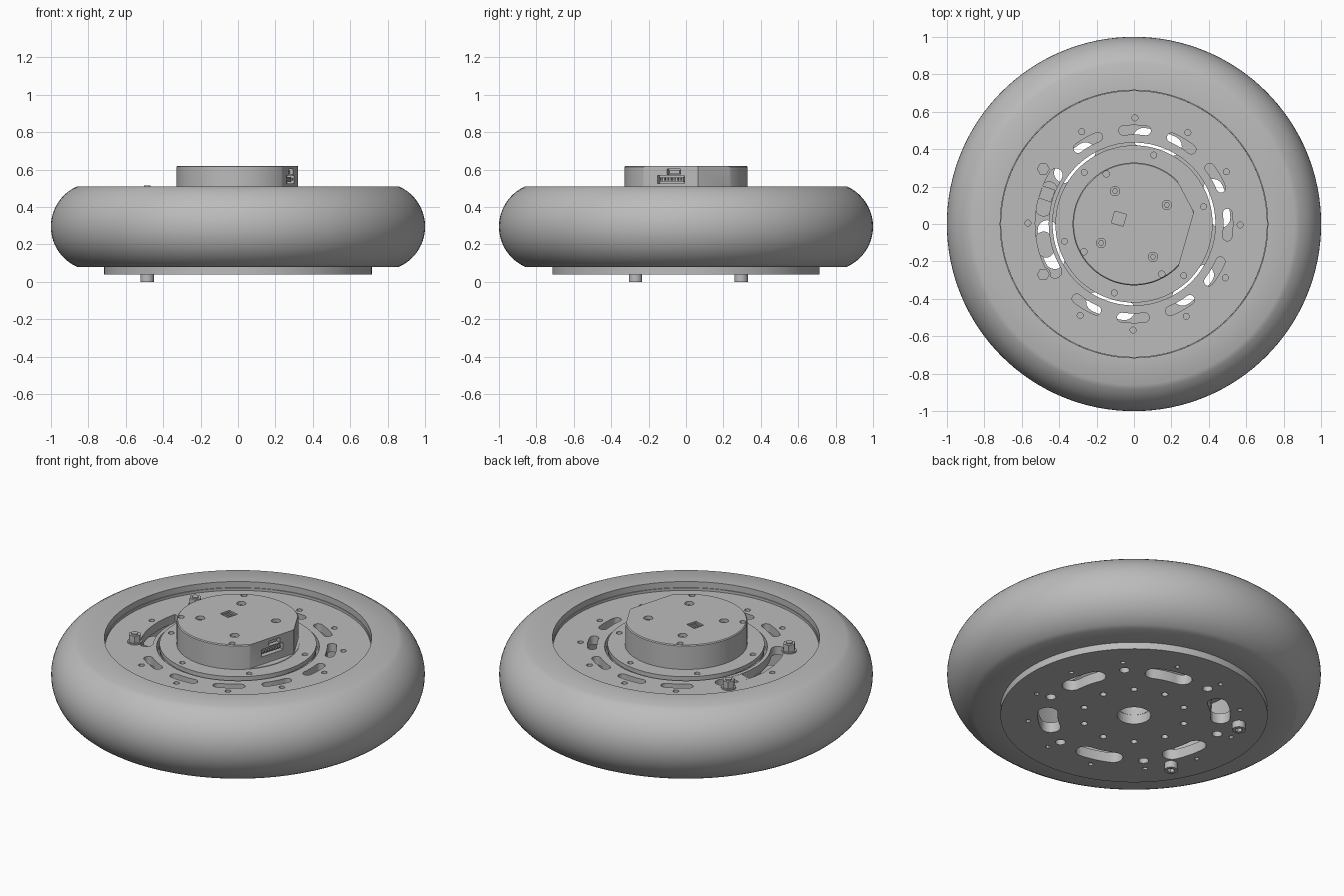
import bpy, bmesh, math
from math import cos, sin, radians, pi
from mathutils import Matrix

if "Cube" in bpy.data.objects:
    bpy.data.objects.remove(bpy.data.objects["Cube"], do_unlink=True)

grey = bpy.data.materials.new("plain grey")
grey.use_nodes = True
grey.diffuse_color = (0.5, 0.5, 0.5, 1)
grey.node_tree.nodes["Principled BSDF"].inputs["Base Color"].default_value = (0.5, 0.5, 0.5, 1)


def polar(r, deg):
    return r * cos(radians(deg)), r * sin(radians(deg))


# ---- shape helpers: each adds to a bmesh ----
def lathe(bm, profile, steps=128, closed=True):
    vs = [bm.verts.new((r, 0, z)) for r, z in profile]
    pairs = list(zip(vs, vs[1:])) + ([(vs[-1], vs[0])] if closed else [])
    edges = [bm.edges.new(p) for p in pairs]
    bmesh.ops.spin(bm, geom=vs + edges, cent=(0, 0, 0), axis=(0, 0, 1),
                   angle=2 * pi, steps=steps, use_merge=False)
    bmesh.ops.remove_doubles(bm, verts=bm.verts, dist=1e-5)


def prism(bm, outline, z0, z1):
    low = [bm.verts.new((x, y, z0)) for x, y in outline]
    high = [bm.verts.new((x, y, z1)) for x, y in outline]
    bm.faces.new(low[::-1])
    bm.faces.new(high)
    n = len(outline)
    for i in range(n):
        j = (i + 1) % n
        bm.faces.new((low[i], low[j], high[j], high[i]))


def rod(bm, x, y, r, z0, z1, sides=20):
    prism(bm, [(x + r * cos(2 * pi * i / sides), y + r * sin(2 * pi * i / sides))
               for i in range(sides)], z0, z1)


def box(bm, dist, across, z, size, deg):
    # box placed along a direction: distance out, offset across, height
    m = (Matrix.Rotation(radians(deg), 4, 'Z') @ Matrix.Translation((dist, across, z))
         @ Matrix.Diagonal((*size, 1)))
    bmesh.ops.create_cube(bm, size=1, matrix=m)


def arc_slot(bm, r, half, start, end, z0, z1):
    # curved slot with round ends, start and end angles at the cap centres
    pts = [polar(r + half, start + (end - start) * i / 12) for i in range(13)]
    cx, cy = polar(r, end)
    for i in range(1, 8):
        a = radians(end) + pi * i / 8
        pts.append((cx + half * cos(a), cy + half * sin(a)))
    pts += [polar(r - half, end + (start - end) * i / 12) for i in range(13)]
    cx, cy = polar(r, start)
    for i in range(1, 8):
        a = radians(start) + pi + pi * i / 8
        pts.append((cx + half * cos(a), cy + half * sin(a)))
    prism(bm, pts, z0, z1)


def finish(bm, name, cutter=None, angle=30):
    bmesh.ops.recalc_face_normals(bm, faces=bm.faces)
    mesh = bpy.data.meshes.new(name)
    bm.to_mesh(mesh)
    bm.free()
    ob = bpy.data.objects.new(name, mesh)
    bpy.context.scene.collection.objects.link(ob)
    mesh.materials.append(grey)
    if cutter:
        mod = ob.modifiers.new("cut", 'BOOLEAN')
        mod.operation, mod.solver, mod.object = 'DIFFERENCE', 'EXACT', cutter
        dg = bpy.context.evaluated_depsgraph_get()
        result = bpy.data.meshes.new_from_object(ob.evaluated_get(dg))
        ob.modifiers.clear()
        ob.data = result
        bpy.data.objects.remove(cutter, do_unlink=True)
    bpy.ops.object.select_all(action='DESELECT')
    ob.select_set(True)
    bpy.context.view_layer.objects.active = ob
    bpy.ops.object.shade_smooth_by_angle(angle=radians(angle))
    return ob


# ---- tyre: flat shoulders and a round tread ----
bm = bmesh.new()
swing = math.atan2(0.215, 0.095)
tread = [(0.765 + 0.235 * cos(swing * i / 10), 0.295 + 0.235 * sin(swing * i / 10))
         for i in range(-10, 11)]
lathe(bm, [(0.715, 0.08)] + tread + [(0.715, 0.51)])
finish(bm, "tyre")

# ---- rim tube behind the tyre ----
bm = bmesh.new()
lathe(bm, [(0.66, 0.06), (0.7145, 0.06), (0.7145, 0.475), (0.71, 0.475), (0.71, 0.455), (0.66, 0.455)])
finish(bm, "rim_tube")

# ---- bottom plate with curved slots and bolt holes ----
bm = bmesh.new()
for k in range(6):
    mid = 14 + 60 * k
    arc_slot(bm, 0.463, 0.053, mid - 10, mid + 10, 0, 0.2)
    rod(bm, *polar(0.487, mid + 30), 0.027, 0, 0.2)
for k in range(12):
    rod(bm, *polar(0.57, 30 * k + 14), 0.013, 0, 0.07, 12)
for k in range(10):
    rod(bm, *polar(0.28, 36 * k + 14), 0.018, 0, 0.075, 16)
rod(bm, 0, 0, 0.09, 0, 0.2, 40)
cuts = finish(bm, "plate_cutter")
bm = bmesh.new()
lathe(bm, [(0, 0.04), (0.715, 0.04), (0.715, 0.1), (0, 0.1)], closed=False)
finish(bm, "bottom_plate", cuts)

# ---- top cover ring with slots and bolt holes ----
bm = bmesh.new()
for k in range(12):
    if k not in (5, 6, 7):
        arc_slot(bm, 0.503, 0.025, 30 * k - 7.5, 30 * k + 6.5, 0.3, 0.6)
    if k not in (5, 7):
        rod(bm, *polar(0.567, 30 * k - 0.5), 0.016, 0.435, 0.6, 16)
arc_slot(bm, 0.492, 0.036, 148, 211, 0.3, 0.6)
cuts = finish(bm, "cover_cutter")
bm = bmesh.new()
lathe(bm, [(0.435, 0.41), (0.71, 0.41), (0.71, 0.46), (0.435, 0.46)])
finish(bm, "top_cover", cuts)

# ---- sensor board under the long slot, with a cable plug ----
bm = bmesh.new()
arc_slot(bm, 0.49, 0.045, 158, 170, 0.38, 0.405)
arc_slot(bm, 0.49, 0.045, 190, 196, 0.38, 0.405)
finish(bm, "sensor_board")
bm = bmesh.new()
box(bm, 0.492, 0, 0.43, (0.07, 0.07, 0.06), 161)
finish(bm, "cable_plug")

# ---- motor body: broad flange under a cap with two flats ----
bm = bmesh.new()
box(bm, 0.391, 0, 0.6, (0.2, 0.5, 0.24), -16)
cap_flat = finish(bm, "flat_cutter")
bm = bmesh.new()
lathe(bm, [(0, 0.47), (0.328, 0.47), (0.328, 0.615), (0.323, 0.62), (0, 0.62)], closed=False)
cap = finish(bm, "motor_cap", cap_flat)
bm = bmesh.new()
box(bm, 0.413, 0, 0.6, (0.2, 0.5, 0.24), 28)
for k in range(4):
    rod(bm, *polar(0.203, 30 + 90 * k), 0.025, 0.59, 0.7)
    rod(bm, *polar(0.306, 29 + 90 * k), 0.017, 0.6, 0.7, 16) if k else None
box(bm, -0.085, 0.005, 0.64, (0.065, 0.065, 0.06), -16)
box(bm, 0.29, 0, 0.546, (0.08, 0.15, 0.042), -16)
box(bm, 0.29, 0.015, 0.588, (0.08, 0.075, 0.028), -16)
cuts = finish(bm, "cap_cutter")
bm = bmesh.new()
bm.from_mesh(cap.data)
bpy.data.objects.remove(cap, do_unlink=True)
finish(bm, "motor_cap", cuts)

bm = bmesh.new()
for k in range(6):
    rod(bm, *polar(0.383, 14 + 60 * k), 0.016, 0.45, 0.6, 16)
rod(bm, 0, 0, 0.089, 0, 0.2, 40)
cuts = finish(bm, "flange_cutter")
bm = bmesh.new()
lathe(bm, [(0, 0.095), (0.4, 0.095), (0.418, 0.11), (0.418, 0.442), (0.405, 0.442),
           (0.405, 0.452), (0.42, 0.452), (0.42, 0.477), (0, 0.477)], closed=False)
finish(bm, "motor_flange", cuts)

# ---- sockets and screws in the motor cap ----
bm = bmesh.new()
for k in range(4):
    rod(bm, *polar(0.203, 30 + 90 * k), 0.016, 0.585, 0.605, 6)
finish(bm, "cap_screws")
bm = bmesh.new()
box(bm, 0.262, 0, 0.546, (0.03, 0.13, 0.026), -16)
box(bm, 0.262, 0.015, 0.588, (0.03, 0.055, 0.016), -16)
for k in range(7):
    box(bm, 0.277, -0.054 + 0.018 * k, 0.548, (0.025, 0.007, 0.012), -16)
finish(bm, "connector_headers")
bm = bmesh.new()
for k in range(3):
    box(bm, -0.085, -0.013 + 0.018 * k, 0.612, (0.045, 0.01, 0.008), -16)
finish(bm, "cap_contacts")

# ---- two through bolts with nuts and hollow feet ----
for name, y in (("back", 0.295), ("front", -0.27)):
    bm = bmesh.new()
    rod(bm, -0.485, y, 0.02, -0.1, 0.02, 6)
    cuts = finish(bm, "socket_cutter")
    bm = bmesh.new()
    rod(bm, -0.485, y, 0.036, 0, 0.05, 28)
    finish(bm, name + "_bolt_head", cuts)
    bm = bmesh.new()
    rod(bm, -0.485, y, 0.018, 0.045, 0.515)
    finish(bm, name + "_bolt_shank")
    bm = bmesh.new()
    rod(bm, -0.485, y, 0.04, 0.459, 0.467, 28)
    rod(bm, -0.485, y, 0.034, 0.466, 0.508, 6)
    finish(bm, name + "_nut")
